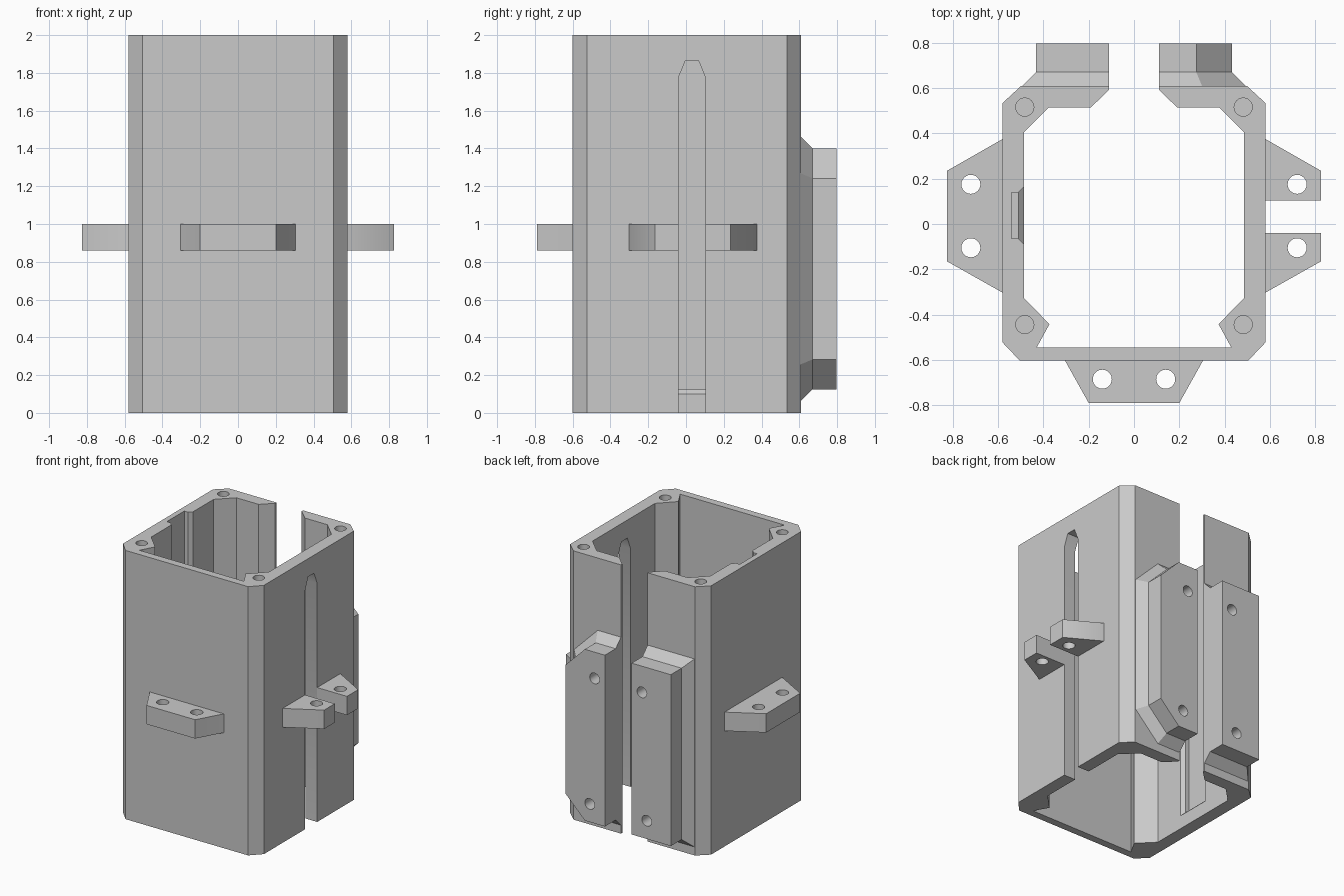
import bpy, bmesh, math

old = bpy.data.objects.get("Cube")
if old:
    bpy.data.objects.remove(old, do_unlink=True)

COLOUR = (0.59, 0.59, 0.59, 1)
grey = bpy.data.materials.new("plain grey")
grey.use_nodes = True
grey.diffuse_color = COLOUR
grey.node_tree.nodes["Principled BSDF"].inputs["Base Color"].default_value = COLOUR


def loft(name, start, end):
    """Closed solid between two matching rings of 3D points."""
    bm = bmesh.new()
    a = [bm.verts.new(p) for p in start]
    b = [bm.verts.new(p) for p in end]
    for i in range(len(a)):
        j = (i + 1) % len(a)
        bm.faces.new((a[i], a[j], b[j], b[i]))
    bm.faces.new(a)
    bm.faces.new(b)
    bmesh.ops.recalc_face_normals(bm, faces=bm.faces)
    mesh = bpy.data.meshes.new(name)
    bm.to_mesh(mesh)
    bm.free()
    mesh.materials.append(grey)
    ob = bpy.data.objects.new(name, mesh)
    bpy.context.collection.objects.link(ob)
    return ob


def at_x(pts, x):
    return [(x, y, z) for y, z in pts]


def at_y(pts, y):
    return [(x, y, z) for x, z in pts]


def at_z(pts, z):
    return [(x, y, z) for x, y in pts]


def prism(name, pts, lo, hi, plane=at_z):
    return loft(name, plane(pts, lo), plane(pts, hi))


def box(u0, u1, v0, v1):
    return [(u0, v0), (u1, v0), (u1, v1), (u0, v1)]


def circle(u, v, r=0.042, n=24):
    return [(u + r * math.cos(math.tau * i / n), v + r * math.sin(math.tau * i / n))
            for i in range(n)]


def mirror(pts):
    return [(-x, y) for x, y in reversed(pts)]


def cut(ob, cutters):
    """Subtract the cutters, then smooth only the round holes."""
    bpy.ops.object.select_all(action='DESELECT')
    bpy.context.view_layer.objects.active = ob
    ob.select_set(True)
    for cutter in cutters:
        mod = ob.modifiers.new("cut", 'BOOLEAN')
        mod.operation = 'DIFFERENCE'
        mod.solver = 'EXACT'
        mod.object = cutter
        bpy.ops.object.modifier_apply(modifier=mod.name)
        bpy.data.objects.remove(cutter, do_unlink=True)
    bpy.ops.object.shade_smooth_by_angle(angle=math.radians(30))


# Housing: C-shaped section with thick corners, open down the back
outer = [(0.11, 0.608), (0.50, 0.608), (0.58, 0.534), (0.58, -0.523), (0.505, -0.602)]
inner = [(0.43, -0.546), (0.373, -0.442), (0.485, -0.328), (0.485, 0.406),
         (0.375, 0.515), (0.19, 0.515), (0.11, 0.592)]
housing = prism("housing", outer + mirror(outer) + mirror(inner) + inner, 0, 2)

# Pointed slot in the right wall, open at the bottom
slot = [(-0.04, -0.1), (0.103, -0.1), (0.103, 1.775), (0.066, 1.865), (-0.003, 1.865), (-0.04, 1.775)]
cutters = [prism("slot_cutter", slot, 0.4, 0.7, at_x)]

# Groove inside the left wall with a flared mouth and sloping foot
cutters.append(prism("groove_cutter", box(-0.065, 0.14, 0.125, 2.1), -0.54, -0.505, at_x))
cutters.append(loft("groove_mouth_cutter",
                    at_x(box(-0.065, 0.14, 0.125, 2.1), -0.51),
                    at_x(box(-0.095, 0.17, 0.095, 2.1), -0.48)))

# Blind screw holes in the corners
for x in (-0.482, 0.482):
    for y in (-0.444, 0.516):
        cutters.append(prism("corner_hole_cutter", circle(x, y, 0.04), 1.7, 2.1))
cut(housing, cutters)


# Drilled mounting tabs around the middle, rooted in the walls
def tab(name, pts, holes):
    ob = prism(name, pts, 0.86, 1.0)
    cut(ob, [prism("tab_hole_cutter", circle(x, y), 0.8, 1.1) for x, y in holes])


tab("front_tab", [(-0.32, -0.58), (-0.305, -0.602), (-0.2, -0.79), (0.2, -0.79),
                  (0.305, -0.602), (0.32, -0.58)], [(-0.14, -0.685), (0.14, -0.685)])
tab("left_tab", [(-0.56, 0.375), (-0.58, 0.375), (-0.825, 0.235), (-0.825, -0.165),
                 (-0.58, -0.303), (-0.56, -0.303)], [(-0.72, 0.175), (-0.72, -0.105)])
tab("right_back_tab", [(0.56, 0.375), (0.58, 0.375), (0.825, 0.235),
                       (0.825, 0.103), (0.56, 0.103)], [(0.72, 0.175)])
tab("right_front_tab", [(0.56, -0.303), (0.58, -0.303), (0.825, -0.165),
                        (0.825, -0.04), (0.56, -0.04)], [(0.72, -0.105)])


# Back rails: a sloped foot carrying a thick plate with two blind holes
def rail(name, face, foot, side):
    plate = prism(name + "_plate", face, 0.67, 0.797, at_y)
    loft(name + "_foot", at_y(foot, 0.605), at_y(face, 0.67))
    cut(plate, [prism("rail_hole_cutter", circle(side * x, z, 0.04), 0.68, 0.9, at_y)
                for x, z in ((0.195, 1.205), (0.235, 0.26))])


rail("right_rail",
     [(0.11, 0.125), (0.275, 0.125), (0.433, 0.283), (0.433, 1.242), (0.275, 1.40), (0.11, 1.40)],
     [(0.11, 0.06), (0.302, 0.06), (0.498, 0.256), (0.498, 1.269), (0.302, 1.465), (0.11, 1.465)], 1)
rail("left_rail", box(-0.433, -0.11, 0.125, 1.40), box(-0.498, -0.11, 0.06, 1.465), -1)
